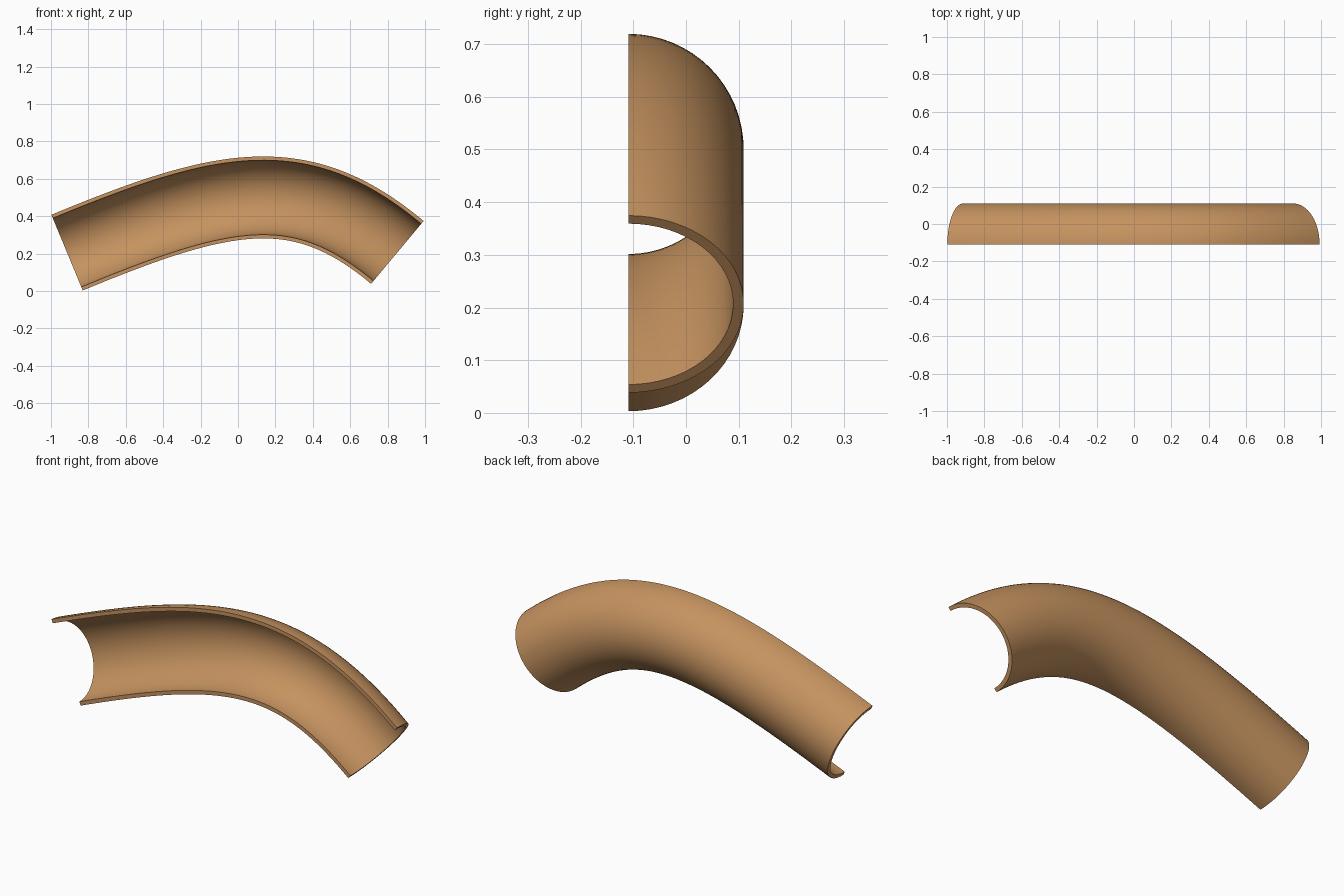
import bpy, bmesh, math
from mathutils import Vector
from mathutils.geometry import interpolate_bezier

if "Cube" in bpy.data.objects:
    bpy.data.objects.remove(bpy.data.objects["Cube"])

R_OUT, R_IN = 0.219, 0.199
STEPS, SEGS = 64, 32

# Centre line of the trough: one Bezier arch in the x-z plane
p0, p3 = Vector((-0.914, 0, 0.2055)), Vector((0.852, 0, 0.2065))
t0 = Vector((0.924, 0, 0.383)).normalized()
t3 = Vector((0.767, 0, -0.641)).normalized()
p1, p2 = p0 + t0 * 0.914, p3 - t3 * 0.675
path = interpolate_bezier(p0, p1, p2, p3, STEPS + 1)

# C-shaped cross-section: (offset along path normal, y), open to the front
angles = [math.pi * i / SEGS for i in range(SEGS + 1)]
section = [(R_OUT * math.cos(a), R_OUT * math.sin(a)) for a in angles]
section += [(R_IN * math.cos(a), R_IN * math.sin(a)) for a in reversed(angles)]

# Sweep the section along the path
bm = bmesh.new()
rings = []
for i, c in enumerate(path):
    if i == 0:
        t = t0
    elif i == STEPS:
        t = t3
    else:
        t = (path[i + 1] - path[i - 1]).normalized()
    n = Vector((-t.z, 0, t.x))
    rings.append([bm.verts.new(c + n * u + Vector((0, v - R_OUT / 2, 0)))
                  for u, v in section])
count = len(section)
for a, b in zip(rings, rings[1:]):
    for j in range(count):
        k = (j + 1) % count
        bm.faces.new((a[j], a[k], b[k], b[j]))

# End caps, as strips between the outer and inner arcs
for ring in (rings[0], rings[-1]):
    for j in range(SEGS):
        bm.faces.new((ring[j], ring[j + 1],
                      ring[count - 2 - j], ring[count - 1 - j]))
bmesh.ops.recalc_face_normals(bm, faces=bm.faces)

mesh = bpy.data.meshes.new("curved_trough")
bm.to_mesh(mesh)
bm.free()
trough = bpy.data.objects.new("curved_trough", mesh)
bpy.context.collection.objects.link(trough)

mat = bpy.data.materials.new("tan_brown")
mat.diffuse_color = (0.56, 0.29, 0.115, 1)
mat.use_nodes = True
mat.node_tree.nodes["Principled BSDF"].inputs["Base Color"].default_value = mat.diffuse_color
mesh.materials.append(mat)

bpy.context.view_layer.objects.active = trough
trough.select_set(True)
bpy.ops.object.shade_smooth_by_angle(angle=math.radians(35))
